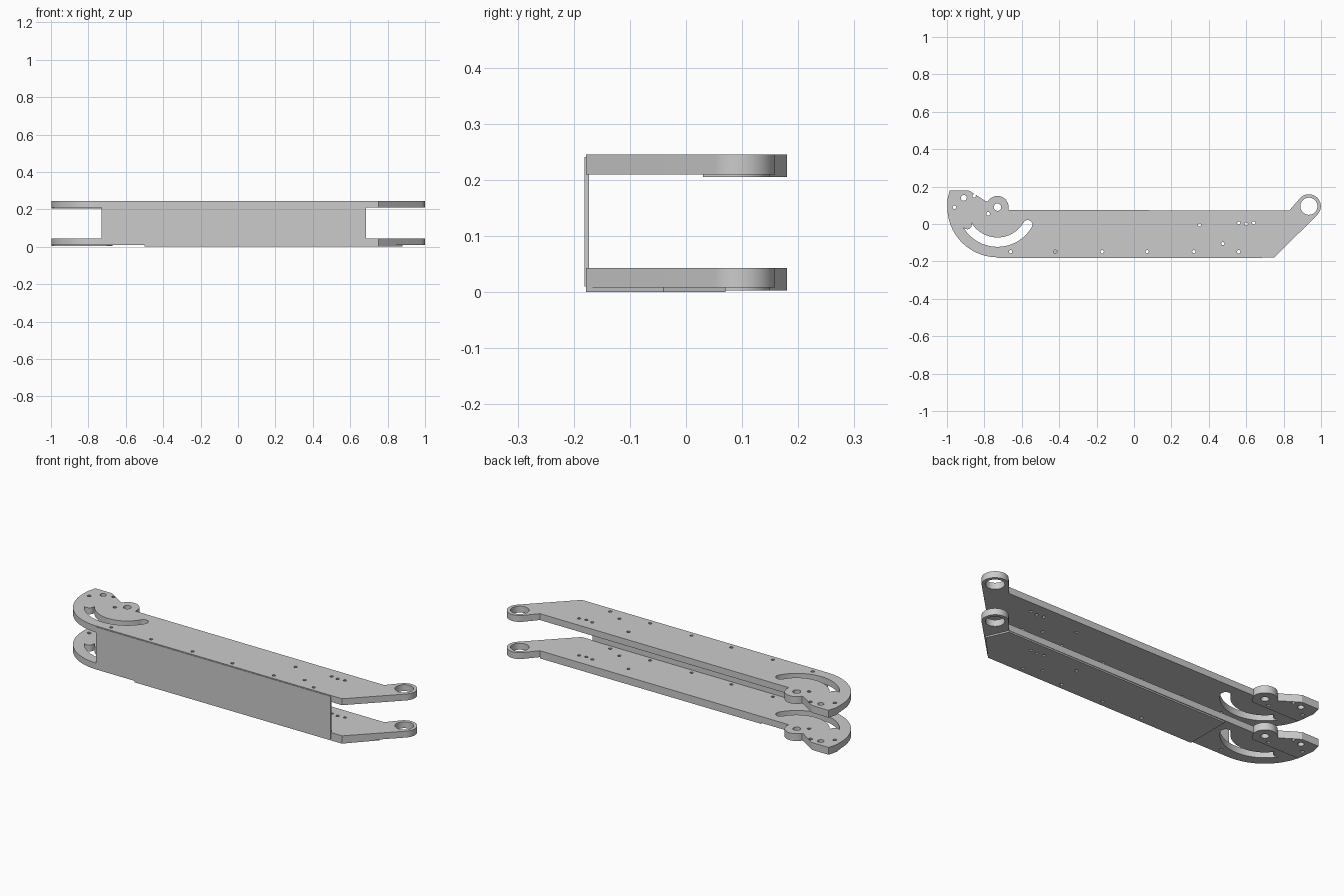
import bpy
from math import sin, cos, radians, atan2, degrees

if "Cube" in bpy.data.objects:
    bpy.data.objects.remove(bpy.data.objects["Cube"])

PIVOT = (-0.73, 0.09)     # boss at the latch end
EYE = (0.935, 0.095)      # ring at the far end


def arc(c, r, a0, a1, n=16):
    return [(c[0] + r * cos(radians(a0 + (a1 - a0) * i / n)),
             c[1] + r * sin(radians(a0 + (a1 - a0) * i / n))) for i in range(n + 1)]


def circle(c, r, n=16):
    return arc(c, r, 0, 360 * (n - 1) / n, n - 1)


def plate(name, loops, z0, z1):
    """Flat filled shape: first loop is the outline, the rest are holes."""
    cu = bpy.data.curves.new(name, 'CURVE')
    cu.dimensions = '2D'
    cu.fill_mode = 'BOTH'
    cu.extrude = (z1 - z0) / 2
    for pts in loops:
        s = cu.splines.new('POLY')
        s.points.add(len(pts) - 1)
        for p, (x, y) in zip(s.points, pts):
            p.co = (x, y, 0, 1)
        s.use_cyclic_u = True
    ob = bpy.data.objects.new(name, cu)
    bpy.context.collection.objects.link(ob)
    ob.location.z = (z0 + z1) / 2
    bpy.ops.object.select_all(action='DESELECT')
    ob.select_set(True)
    bpy.context.view_layer.objects.active = ob
    bpy.ops.object.convert(target='MESH')
    ob = bpy.context.object
    bpy.ops.object.mode_set(mode='EDIT')
    bpy.ops.mesh.select_all(action='SELECT')
    bpy.ops.mesh.remove_doubles(threshold=0.00005)
    bpy.ops.mesh.normals_make_consistent(inside=False)
    bpy.ops.object.mode_set(mode='OBJECT')
    bpy.ops.object.shade_smooth_by_angle(angle=radians(30))
    return ob


# Outline of a side plate: hooked head, pivot boss, long body, ring end
head_top = [(-0.985, 0.18), (-0.885, 0.18), (-0.86, 0.165), (-0.79, 0.12)]
boss = arc(PIVOT, 0.06, 150, -15, 14)
outline = (head_top + boss + [(-0.655, 0.075), (0.83, 0.072)]
           + arc(EYE, 0.064, 140, -45, 20)
           + [(0.752, -0.178)]
           + arc(PIVOT, 0.268, -90, -180, 24) + [(-0.998, 0.13)])

# Crescent slot around the pivot with rounded ends
slot = arc(PIVOT, 0.212, -150, -30, 28)
for a, turn in ((-30, 1),):
    c = (PIVOT[0] + 0.187 * cos(radians(a)), PIVOT[1] + 0.187 * sin(radians(a)))
    slot += arc(c, 0.025, a, a + 180, 8)[1:-1]
slot += arc(PIVOT, 0.162, -30, -150, 28)
c = (PIVOT[0] + 0.187 * cos(radians(-150)), PIVOT[1] + 0.187 * sin(radians(-150)))
slot += arc(c, 0.025, 30, -150, 8)[1:-1]

# Bolt holes
row = [(x, -0.148) for x in (-0.66, -0.42, -0.17, 0.07, 0.32, 0.56)]
body_holes = [circle(p, 0.009, 10) for p in row + [
    (0.35, -0.005), (0.475, -0.105), (0.56, 0.006), (0.60, 0.0), (0.64, 0.006)]]
head_holes = ([circle(p, 0.010, 10) for p in ((-0.96, 0.09), (-0.855, 0.15), (-0.78, 0.055))]
              + [circle((-0.91, 0.14), 0.016), circle(PIVOT, 0.02)])
holes = body_holes + head_holes + [slot, circle(EYE, 0.046, 28)]

plate("upper_side_plate", [outline] + holes, 0.210, 0.245)
plate("lower_side_plate", [outline] + holes, 0.008, 0.043)

# Thin pads under the heads
pad = head_top + boss + [(-0.70, 0.03), (-0.985, 0.03), (-0.998, 0.13)]
plate("upper_head_pad", [pad] + head_holes, 0.205, 0.210)
plate("lower_head_pad", [pad] + head_holes, 0.003, 0.008)

# Thin skin under the lower body
skin = [(-0.50, 0.07), (0.83, 0.07), (0.88, -0.04), (0.75, -0.178), (-0.50, -0.178)]
plate("lower_skin", [skin] + [h for h in body_holes if h[0][0] > -0.4], 0.0, 0.008)

# Front web joining both plates
plate("front_web", [[(-0.73, -0.181), (0.685, -0.181), (0.685, -0.173), (-0.73, -0.173)]],
      0.010, 0.241)
